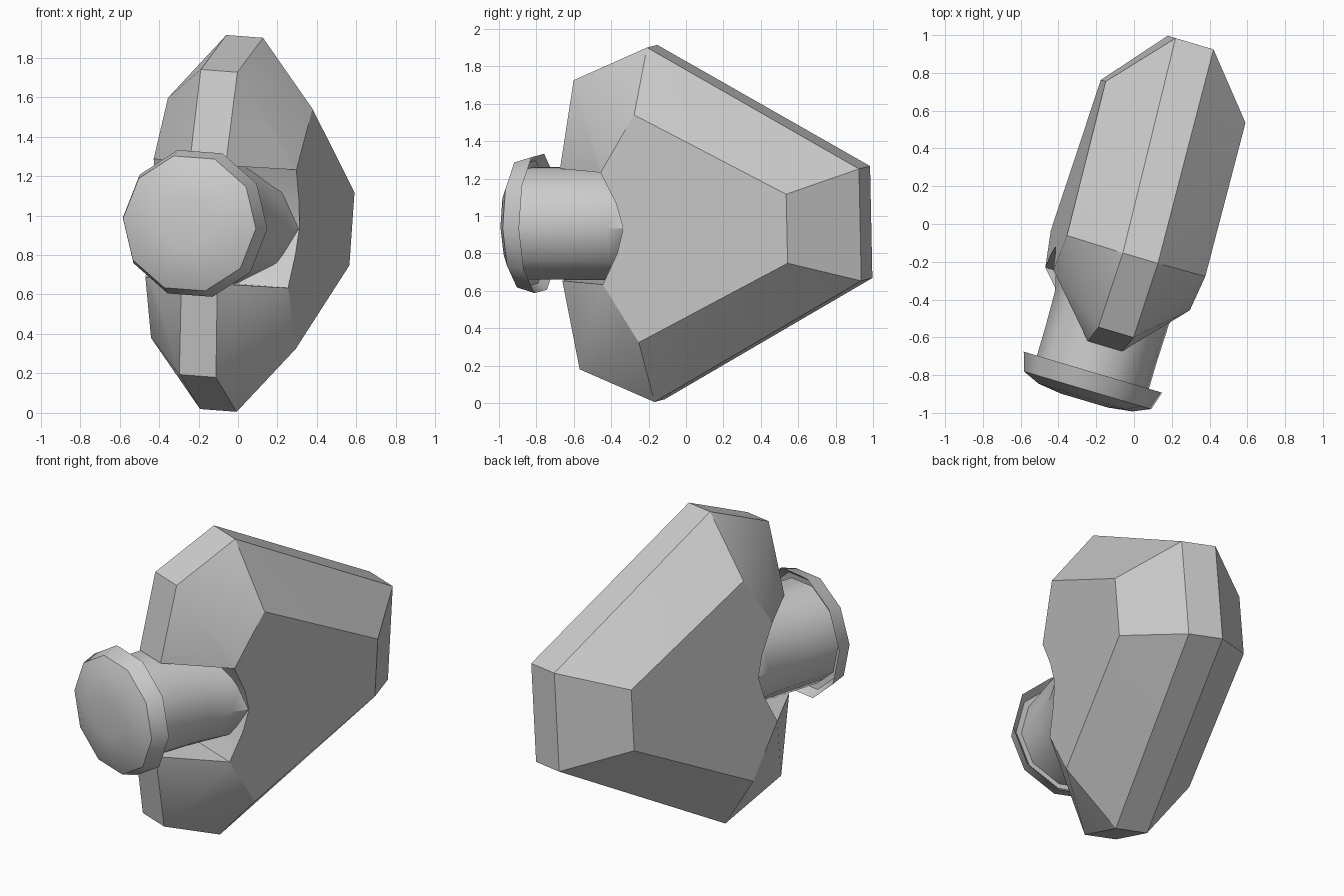
import bpy, bmesh
from math import cos, sin, pi, radians
from mathutils import Matrix

if "Cube" in bpy.data.objects:
    bpy.data.objects.remove(bpy.data.objects["Cube"])

# Shared pose: turned about z and leaning slightly sideways
POSE = (Matrix.Translation((0.014, -0.003, 0.96))
        @ Matrix.Rotation(radians(-16.5), 4, 'Z')
        @ Matrix.Rotation(radians(4.2), 4, 'Y'))


def finish(bm, name, angle):
    bmesh.ops.recalc_face_normals(bm, faces=bm.faces)
    bm.transform(POSE)
    me = bpy.data.meshes.new(name)
    bm.to_mesh(me)
    bm.free()
    ob = bpy.data.objects.new(name, me)
    bpy.context.collection.objects.link(ob)
    smooth(ob, angle)
    return ob


def smooth(ob, angle):
    bpy.ops.object.select_all(action='DESELECT')
    ob.select_set(True)
    bpy.context.view_layer.objects.active = ob
    bpy.ops.object.shade_smooth_by_angle(angle=radians(angle))


def hull(points, name):
    """Convex solid from quarter points mirrored left/right and up/down."""
    bm = bmesh.new()
    for x, y, z in points:
        for sx in (-1, 1):
            for sz in ((-1, 1) if z else (1,)):
                bm.verts.new((sx * x, y, sz * z))
    res = bmesh.ops.convex_hull(bm, input=bm.verts)
    junk = [g for g in set(res['geom_interior'] + res['geom_unused'])
            if isinstance(g, bmesh.types.BMVert)]
    bmesh.ops.delete(bm, geom=junk, context='VERTS')
    bmesh.ops.dissolve_limit(bm, angle_limit=radians(3), verts=bm.verts, edges=bm.edges)
    return finish(bm, name, 25)


def loft(rings, name, angle, n=10):
    """Ten-sided rings (y, half width, half height) joined along y, ends capped."""
    bm = bmesh.new()
    loops = [[bm.verts.new((a * cos(2 * pi * i / n), y, b * sin(2 * pi * i / n)))
              for i in range(n)] for y, a, b in rings]
    for p, q in zip(loops, loops[1:]):
        for i in range(n):
            j = (i + 1) % n
            bm.faces.new((p[i], p[j], q[j], q[i]))
    bm.faces.new(loops[0])
    bm.faces.new(loops[-1])
    return finish(bm, name, angle)


# Faceted wedge body
body = hull([
    (0.383, -0.16, 0.61), (0.387, 0.68, 0.185),     # side face
    (0.097, -0.165, 0.95), (0.105, 1.005, 0.30),    # rim band
    (0.097, -0.578, 0.775), (0.095, -0.665, 0.30),  # front band
    (0.378, -0.355, 0.30),                          # front side corners
], "body")

# Notch in the front that receives the neck
cutter = hull([(0.7, -1.0, 0.30), (0.7, -0.355, 0.30),
               (0.7, -0.27, 0.13), (0.7, -0.235, 0.0)], "notch_cutter")
mod = body.modifiers.new("notch", 'BOOLEAN')
mod.object = cutter
mod.operation = 'DIFFERENCE'
mod.solver = 'EXACT'
bpy.context.view_layer.objects.active = body
bpy.ops.object.modifier_apply(modifier=mod.name)
bpy.data.objects.remove(cutter)
smooth(body, 25)

# Neck flaring into the notch
loft([(-0.88, 0.31, 0.31), (-0.66, 0.31, 0.31), (-0.46, 0.315, 0.312),
      (-0.34, 0.345, 0.312), (-0.23, 0.378, 0.30)], "neck", 40)

# Domed cap with an overhanging rim
loft([(-0.87, 0.29, 0.29), (-0.86, 0.345, 0.345), (-0.815, 0.383, 0.383),
      (-0.915, 0.352, 0.352), (-0.955, 0.26, 0.26), (-0.972, 0.13, 0.13)], "cap", 40)
